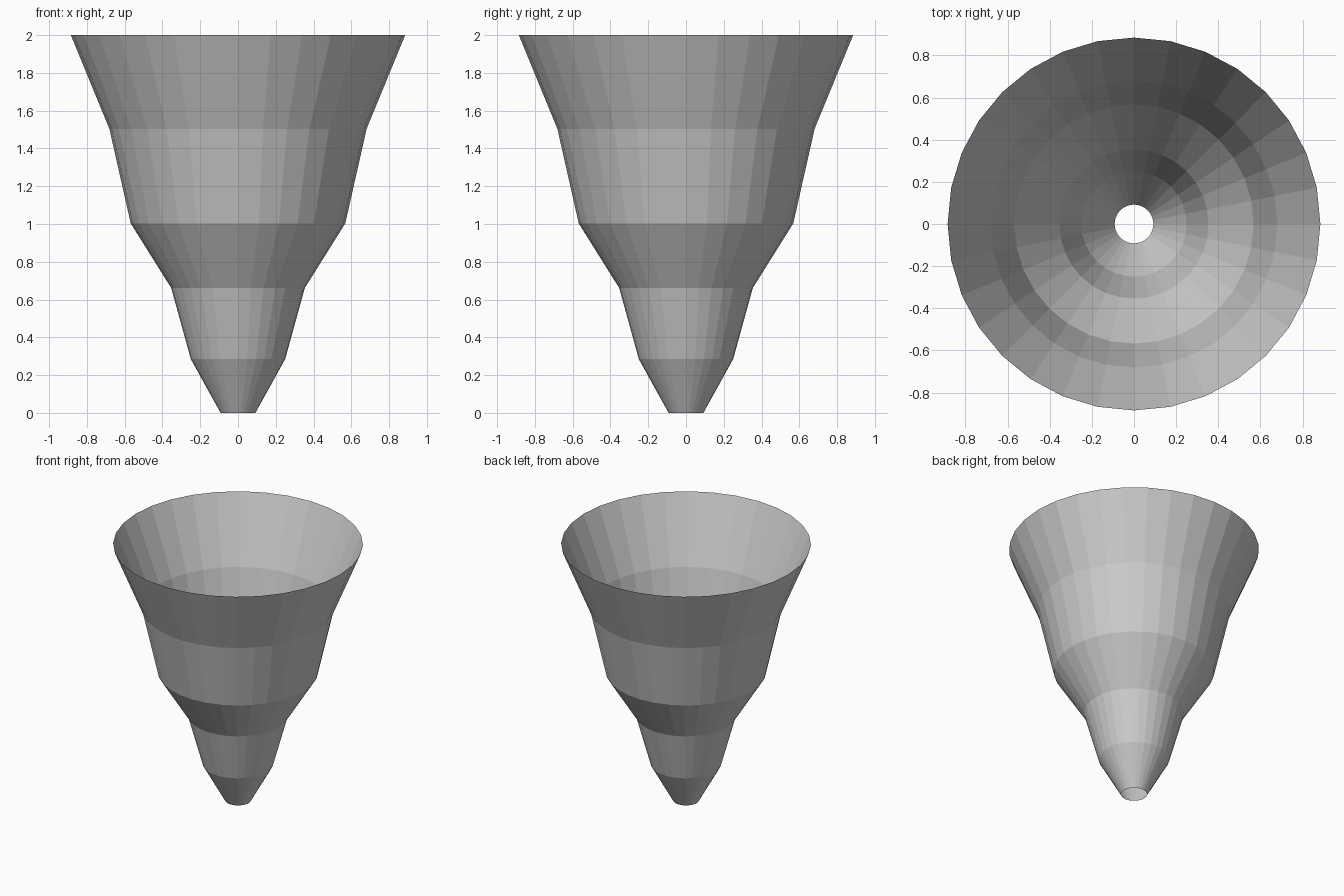
import bpy, bmesh
from math import cos, sin, tau

if "Cube" in bpy.data.objects:
    bpy.data.objects.remove(bpy.data.objects["Cube"])

SIDES = 32
# (radius, height) profile of the open funnel shell
PROFILE = [(0.092, 0.0), (0.25, 0.285), (0.354, 0.662),
           (0.568, 1.003), (0.681, 1.504), (0.885, 2.0)]


def ring(bm, radius, z):
    return [bm.verts.new((radius * cos(tau * i / SIDES),
                          radius * sin(tau * i / SIDES), z))
            for i in range(SIDES)]


# Funnel: stacked rings bridged with quads, open at both ends
bm = bmesh.new()
rings = [ring(bm, r, z) for r, z in PROFILE]
for low, high in zip(rings, rings[1:]):
    for i in range(SIDES):
        j = (i + 1) % SIDES
        bm.faces.new((low[i], low[j], high[j], high[i]))

mesh = bpy.data.meshes.new("funnel_shell")
bm.to_mesh(mesh)
bm.free()
bpy.context.collection.objects.link(bpy.data.objects.new("funnel_shell", mesh))
